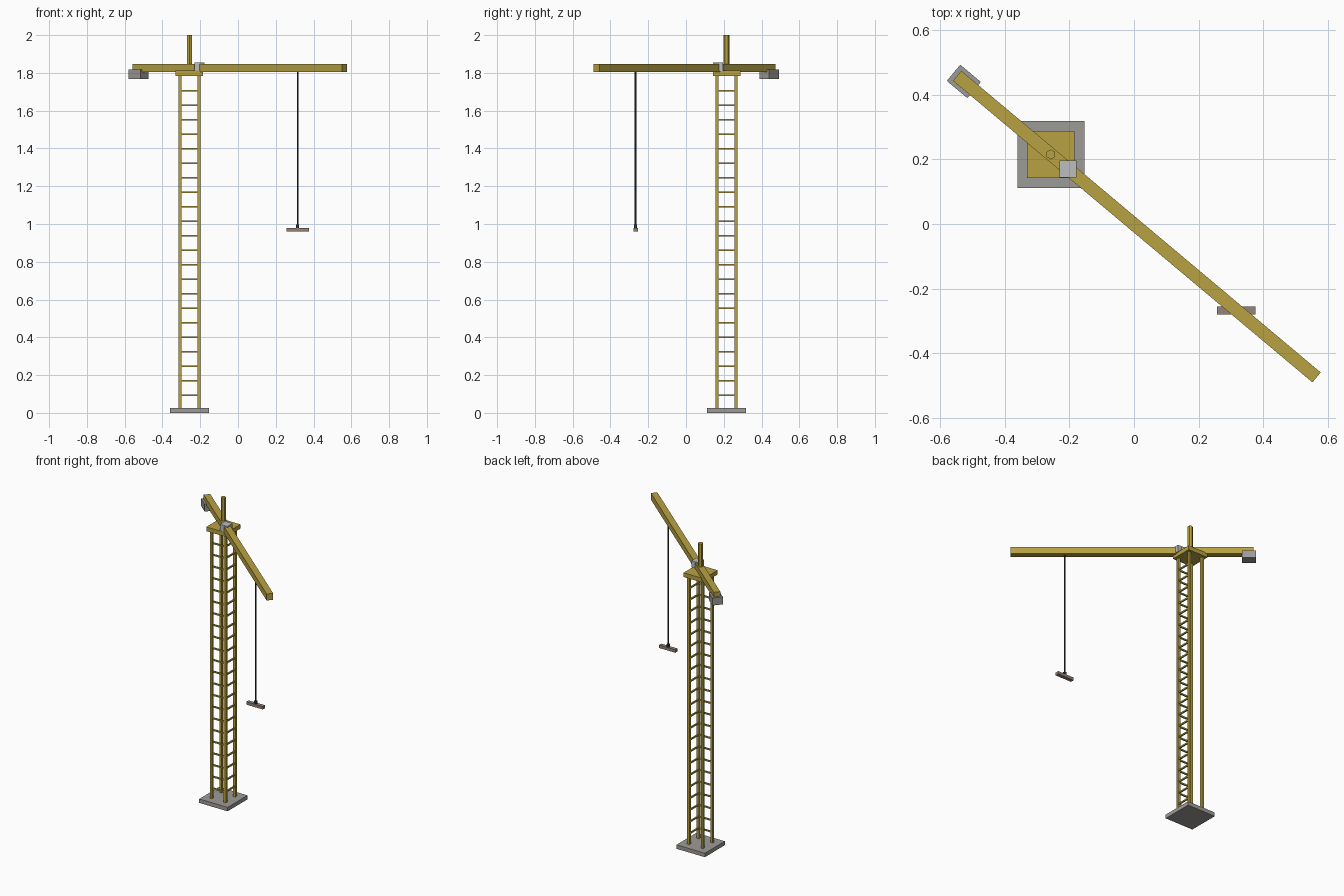
import bpy
import bmesh
from math import radians, cos, sin
from mathutils import Matrix, Vector

default = bpy.data.objects.get("Cube")
if default:
    bpy.data.objects.remove(default, do_unlink=True)


def material(name, rgb):
    m = bpy.data.materials.new(name)
    m.use_nodes = True
    m.diffuse_color = (*rgb, 1)
    bsdf = next(n for n in m.node_tree.nodes if n.type == 'BSDF_PRINCIPLED')
    bsdf.inputs["Base Color"].default_value = (*rgb, 1)
    return m


YELLOW = material("crane yellow", (0.48, 0.36, 0.055))
CONCRETE = material("concrete grey", (0.34, 0.33, 0.31))
CAB = material("pale cab grey", (0.50, 0.51, 0.53))
CABLE = material("dark cable", (0.03, 0.033, 0.036))
LOAD = material("load brown", (0.30, 0.23, 0.19))


def finish(name, bm, mat):
    mesh = bpy.data.meshes.new(name)
    bm.to_mesh(mesh)
    bm.free()
    mesh.materials.append(mat)
    obj = bpy.data.objects.new(name, mesh)
    bpy.context.collection.objects.link(obj)
    return obj


def add_box(bm, centre, size, angle=0):
    matrix = (Matrix.Translation(centre) @ Matrix.Rotation(angle, 4, 'Z')
              @ Matrix.Diagonal((*size, 1)))
    bmesh.ops.create_cube(bm, size=1, matrix=matrix)


def box(name, centre, size, mat, angle=0):
    bm = bmesh.new()
    add_box(bm, centre, size, angle)
    return finish(name, bm, mat)


def hex_rod(name, x, y, z0, z1, radius, mat):
    bm = bmesh.new()
    bmesh.ops.create_cone(bm, cap_ends=True, segments=6, radius1=radius, radius2=radius,
                          depth=z1 - z0, matrix=Matrix.Translation((x, y, (z0 + z1) / 2)))
    return finish(name, bm, mat)


TX, TY = -0.257, 0.215      # tower axis
HALF = 0.05                 # leg offset from the axis
BASE_TOP, DECK_LOW, DECK_TOP = 0.026, 1.784, 1.812
SLEW = radians(-40)

# Tower base, legs and deck
box("base_slab", (TX, TY, BASE_TOP / 2), (0.207, 0.207, BASE_TOP), CONCRETE)
bm = bmesh.new()
for sx in (-1, 1):
    for sy in (-1, 1):
        add_box(bm, (TX + sx * HALF, TY + sy * HALF, (BASE_TOP + DECK_LOW) / 2),
                (0.016, 0.016, DECK_LOW - BASE_TOP))
finish("tower_legs", bm, YELLOW)
box("slewing_deck", (TX, TY, (DECK_LOW + DECK_TOP) / 2),
    (0.146, 0.146, DECK_TOP - DECK_LOW), YELLOW)

# Ladder rungs on the front and left faces
bm = bmesh.new()
for i in range(22):
    z = 0.093 + i * 0.0768
    add_box(bm, (TX, TY - HALF, z), (2 * HALF, 0.009, 0.009))
    add_box(bm, (TX + HALF, TY, z), (0.009, 2 * HALF, 0.009))
finish("tower_rungs", bm, YELLOW)

# Mast, jib and counterweight, turned about the tower axis
hex_rod("mast_head", TX, TY, DECK_TOP, 2.0, 0.0155, YELLOW)
along = Vector((cos(SLEW), sin(SLEW), 0))
axis = Vector((TX, TY, 0))
box("jib", axis + along * 0.347 + Vector((0, 0, 1.826)), (1.45, 0.04, 0.043), YELLOW, SLEW)
box("counterweight", axis - along * 0.351 + Vector((0, 0, 1.793)),
    (0.083, 0.065, 0.049), CONCRETE, SLEW)

# Operator cab
box("cab", (-0.204, 0.17, 1.832), (0.053, 0.053, 0.046), CAB)

# Cable, hook block and hanging load
HX, HY = 0.316, -0.267
hex_rod("hoist_cable", HX, HY, 0.99, 1.808, 0.0045, CABLE)
box("hook_block", (HX, HY, 0.988), (0.016, 0.016, 0.02), CABLE)
box("load_beam", (HX, HY, 0.97), (0.119, 0.024, 0.019), LOAD)
